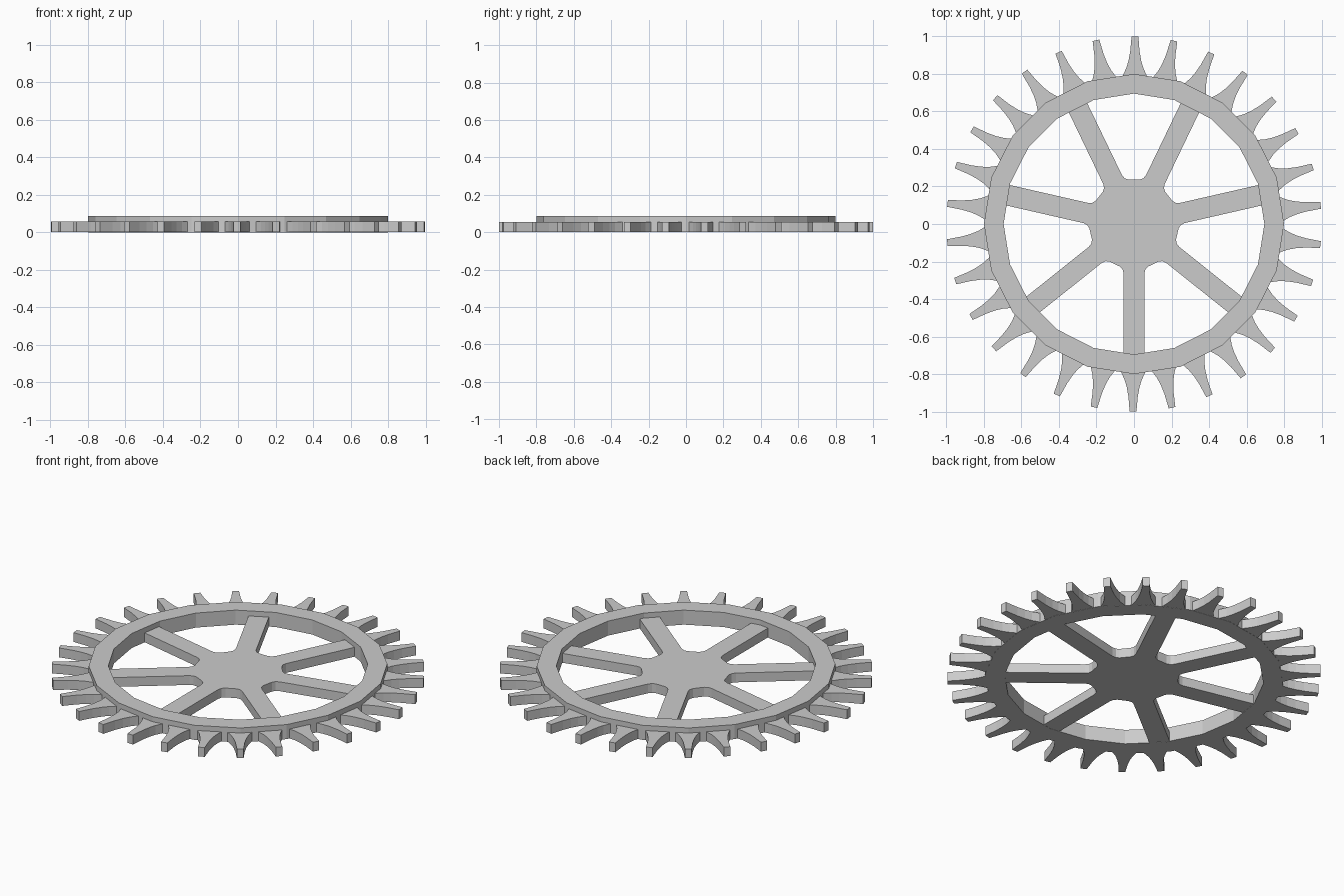
import bpy, bmesh
from math import pi, radians
from mathutils import Matrix, Vector

cube = bpy.data.objects.get("Cube")
if cube:
    bpy.data.objects.remove(cube)

GREY = (0.6, 0.6, 0.6, 1)
metal = bpy.data.materials.new("grey metal")
metal.use_nodes = True
metal.diffuse_color = GREY
metal.node_tree.nodes["Principled BSDF"].inputs["Base Color"].default_value = GREY

PLATE_LOW, PLATE_TOP, RIM_TOP = 0.001, 0.056, 0.086
SPOKES, TEETH, RIM_SIDES = 7, 30, 20


def turn(point, angle):
    return Matrix.Rotation(angle, 2) @ Vector(point)


def add_prism(bm, outline, low, high):
    """Extrude a flat counter-clockwise outline between two heights."""
    face = bm.faces.new([bm.verts.new((x, y, low)) for x, y in outline])
    top = bmesh.ops.extrude_face_region(bm, geom=[face], use_keep_orig=True)["geom"]
    moved = [v for v in top if isinstance(v, bmesh.types.BMVert)]
    bmesh.ops.translate(bm, verts=moved, vec=(0, 0, high - low))


def finish(bm, name):
    bmesh.ops.recalc_face_normals(bm, faces=bm.faces)
    mesh = bpy.data.meshes.new(name)
    bm.to_mesh(mesh)
    bm.free()
    mesh.materials.append(metal)
    obj = bpy.data.objects.new(name, mesh)
    bpy.context.collection.objects.link(obj)


# Raised rim: faceted ring with a square section
bm = bmesh.new()
section = [(0.695, 0), (0.8, 0), (0.8, RIM_TOP), (0.695, RIM_TOP)]
loops = []
for i in range(RIM_SIDES):
    ring = [turn((r, 0), 2 * pi * i / RIM_SIDES) for r, z in section]
    loops.append([bm.verts.new((p.x, p.y, z)) for p, (r, z) in zip(ring, section)])
for a, b in zip(loops, loops[1:] + loops[:1]):
    for k in range(4):
        n = (k + 1) % 4
        bm.faces.new((a[k], b[k], b[n], a[n]))
finish(bm, "rim")

# Hub and spokes: one outline of spoke ends and rounded pockets
half_pocket = [(0.262, 0.065), (0.244, 0.05), (0.237, 0.03)]
pocket = [(u, -v) for u, v in half_pocket] + half_pocket[::-1]
spoke_end = [(0.73, -0.055), (0.73, 0.055)]
outline = []
for i in range(SPOKES):
    angle = -pi / 2 + 2 * pi * i / SPOKES
    outline += [turn(p, angle) for p in spoke_end]
    outline += [turn(p, angle + pi / SPOKES) for p in pocket]
bm = bmesh.new()
add_prism(bm, outline, PLATE_LOW, PLATE_TOP)
finish(bm, "hub_and_spokes")

# Teeth: slender tips flaring into the rim
side = [(0.76, 0.08), (0.8, 0.06), (0.83, 0.046), (0.87, 0.034), (0.92, 0.025), (1.0, 0.018)]
tooth = [(r, -w) for r, w in side] + side[::-1]
bm = bmesh.new()
for i in range(TEETH):
    angle = pi / 2 + 2 * pi * i / TEETH - radians(0.3)
    add_prism(bm, [turn(p, angle) for p in tooth], PLATE_LOW, PLATE_TOP)
finish(bm, "teeth")
